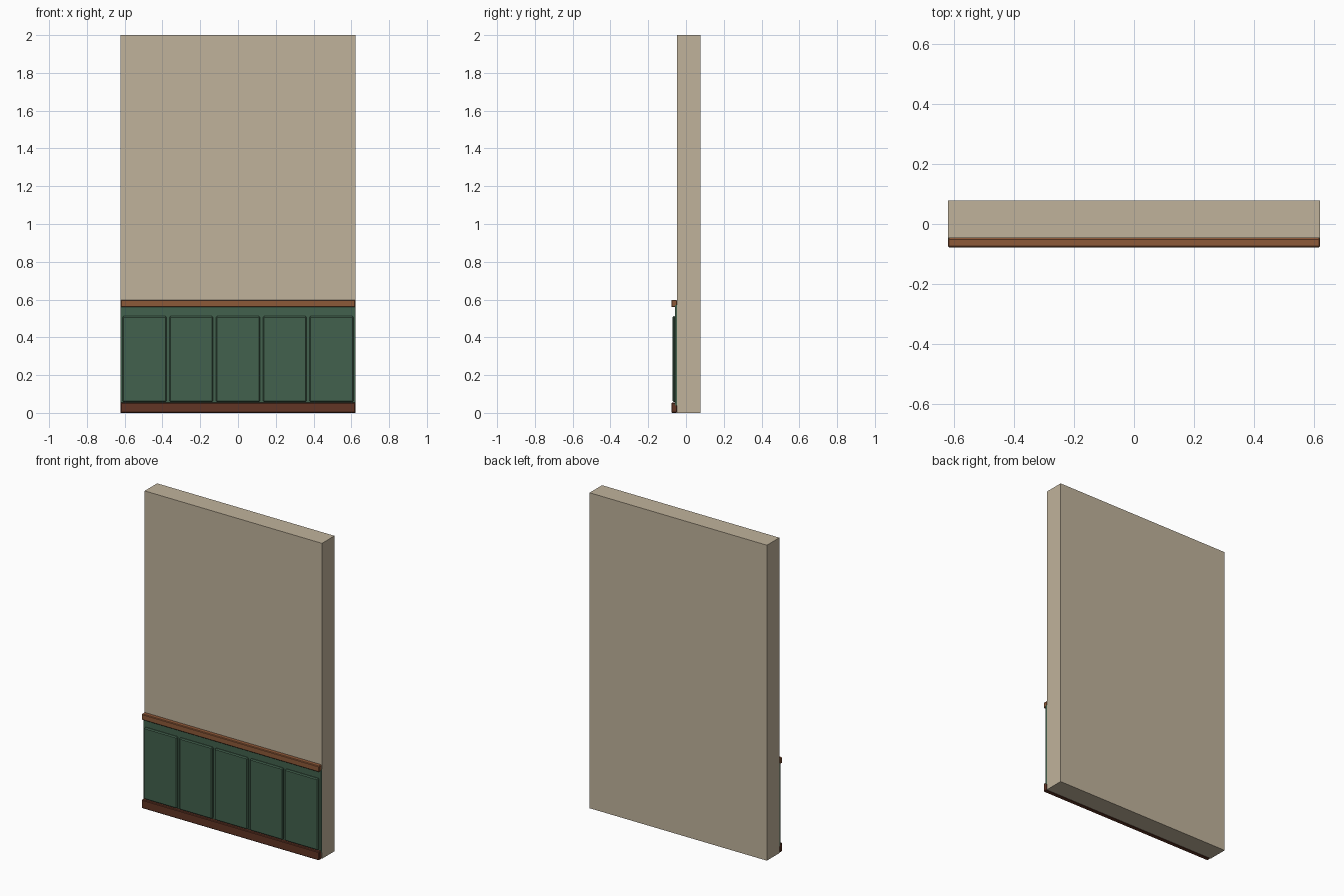
import bpy, bmesh

if "Cube" in bpy.data.objects:
    bpy.data.objects.remove(bpy.data.objects["Cube"])


def material(name, rgb):
    m = bpy.data.materials.new(name)
    m.diffuse_color = (*rgb, 1)
    m.use_nodes = True
    m.node_tree.nodes["Principled BSDF"].inputs["Base Color"].default_value = m.diffuse_color
    return m


plaster = material("plaster", (0.53, 0.45, 0.33))
green = material("green_paint", (0.055, 0.12, 0.075))
wood = material("wood", (0.27, 0.10, 0.04))
dark_wood = material("dark_wood", (0.12, 0.035, 0.018))


def box(name, x, y, z, mat, bevel=0):
    """Box from (min, max) pairs, with an optional chamfer."""
    bm = bmesh.new()
    bmesh.ops.create_cube(bm, size=1)
    for v in bm.verts:
        v.co = [lo + (c + 0.5) * (hi - lo) for c, (lo, hi) in zip(v.co, (x, y, z))]
    if bevel:
        bmesh.ops.bevel(bm, geom=bm.edges[:], offset=bevel, segments=1,
                        affect='EDGES', profile=0.5)
    mesh = bpy.data.meshes.new(name)
    bm.to_mesh(mesh)
    bm.free()
    mesh.materials.append(mat)
    ob = bpy.data.objects.new(name, mesh)
    bpy.context.collection.objects.link(ob)
    return ob


W = 0.622            # half width
FACE = -0.047        # front face of the wall
FRONT = -0.078       # front of the trim

# Wall slab and painted backing
box("wall", (-W, W), (FACE, 0.078), (0, 2), plaster)
box("wainscot_backing", (-W, W), (-0.058, FACE), (0.04, 0.57), green)

# Baseboard and chair rail
box("baseboard", (-W, W), (FRONT, FACE), (0, 0.055), dark_wood, 0.004)
box("chair_rail", (-W, W), (FRONT, FACE), (0.56, 0.598), wood, 0.004)

# Five raised panels
for i in range(5):
    cx = (i - 2) * 0.2475
    box(f"raised_panel_{i + 1}", (cx - 0.116, cx + 0.116), (-0.072, -0.054),
        (0.058, 0.512), green, 0.006)
